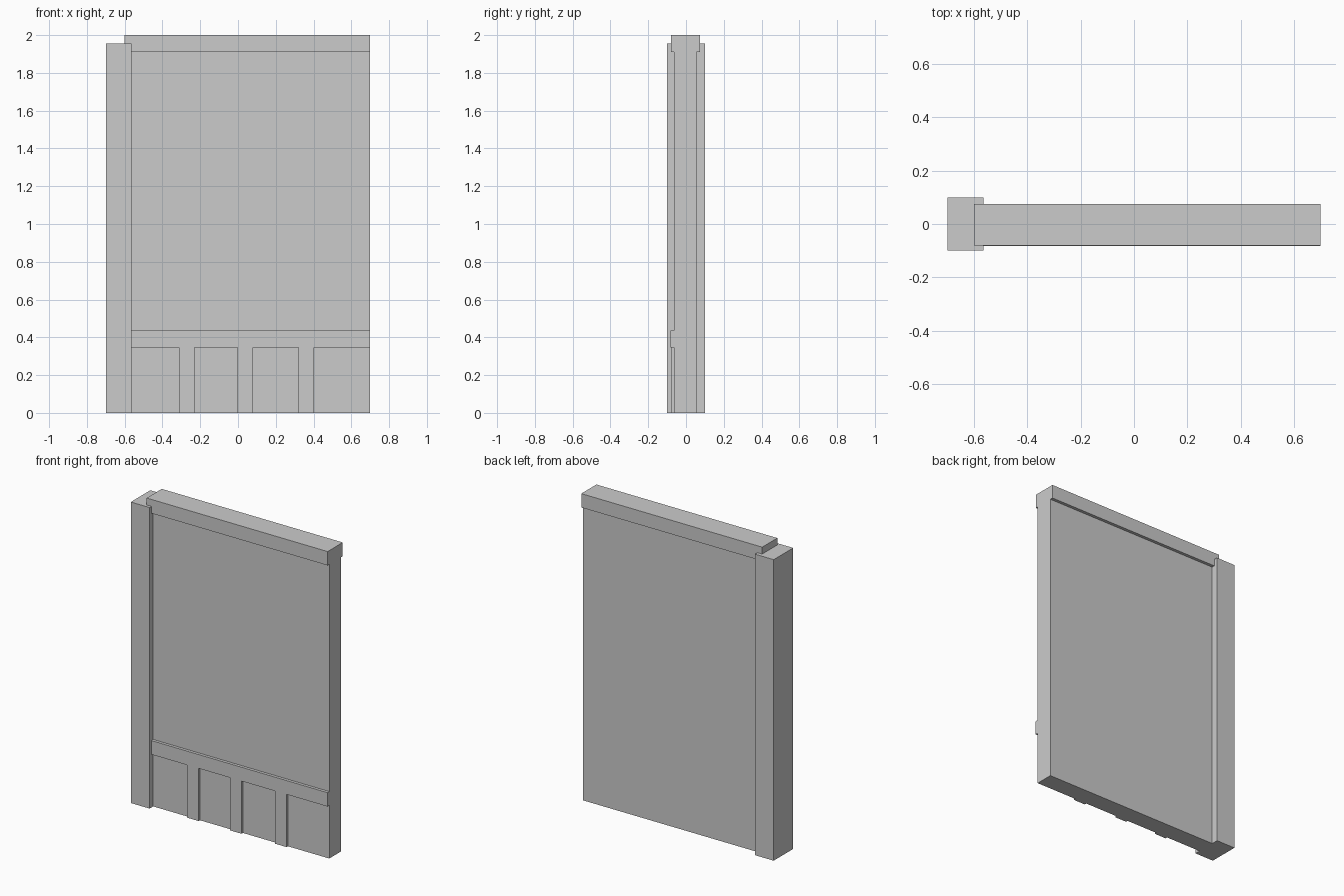
import bpy
import bmesh
from mathutils import Vector

cube = bpy.data.objects.get("Cube")
if cube:
    bpy.data.objects.remove(cube, do_unlink=True)

GREY = (0.6, 0.6, 0.6, 1.0)
mat = bpy.data.materials.new("plain_grey")
mat.use_nodes = True
mat.diffuse_color = GREY
mat.node_tree.nodes["Principled BSDF"].inputs["Base Color"].default_value = GREY


def box(name, x, y, z):
    """Add a box spanning the given (low, high) ranges."""
    bm = bmesh.new()
    bmesh.ops.create_cube(bm, size=1)
    bmesh.ops.scale(bm, vec=Vector([r[1] - r[0] for r in (x, y, z)]), verts=bm.verts)
    bmesh.ops.translate(bm, vec=Vector([sum(r) / 2 for r in (x, y, z)]), verts=bm.verts)
    mesh = bpy.data.meshes.new(name)
    bm.to_mesh(mesh)
    bm.free()
    mesh.materials.append(mat)
    obj = bpy.data.objects.new(name, mesh)
    bpy.context.collection.objects.link(obj)
    return obj


# Main panel and the thicker post at its right end
box("wall_panel", (-0.6, 0.7), (-0.063, 0.055), (0, 1.95))
box("corner_post", (-0.7, -0.565), (-0.1, 0.1), (0, 1.955))

# Cap beam along the top, overlapping the post
box("top_beam", (-0.6, 0.7), (-0.08, 0.075), (1.91, 2.0))

# Horizontal rail and the short battens beneath it
box("lower_rail", (-0.6, 0.7), (-0.082, 0), (0.345, 0.435))
for i, left_edge in enumerate((-0.312, -0.003, 0.32)):
    box(f"lower_batten_{i + 1}", (left_edge, left_edge + 0.083), (-0.077, 0), (0, 0.35))
